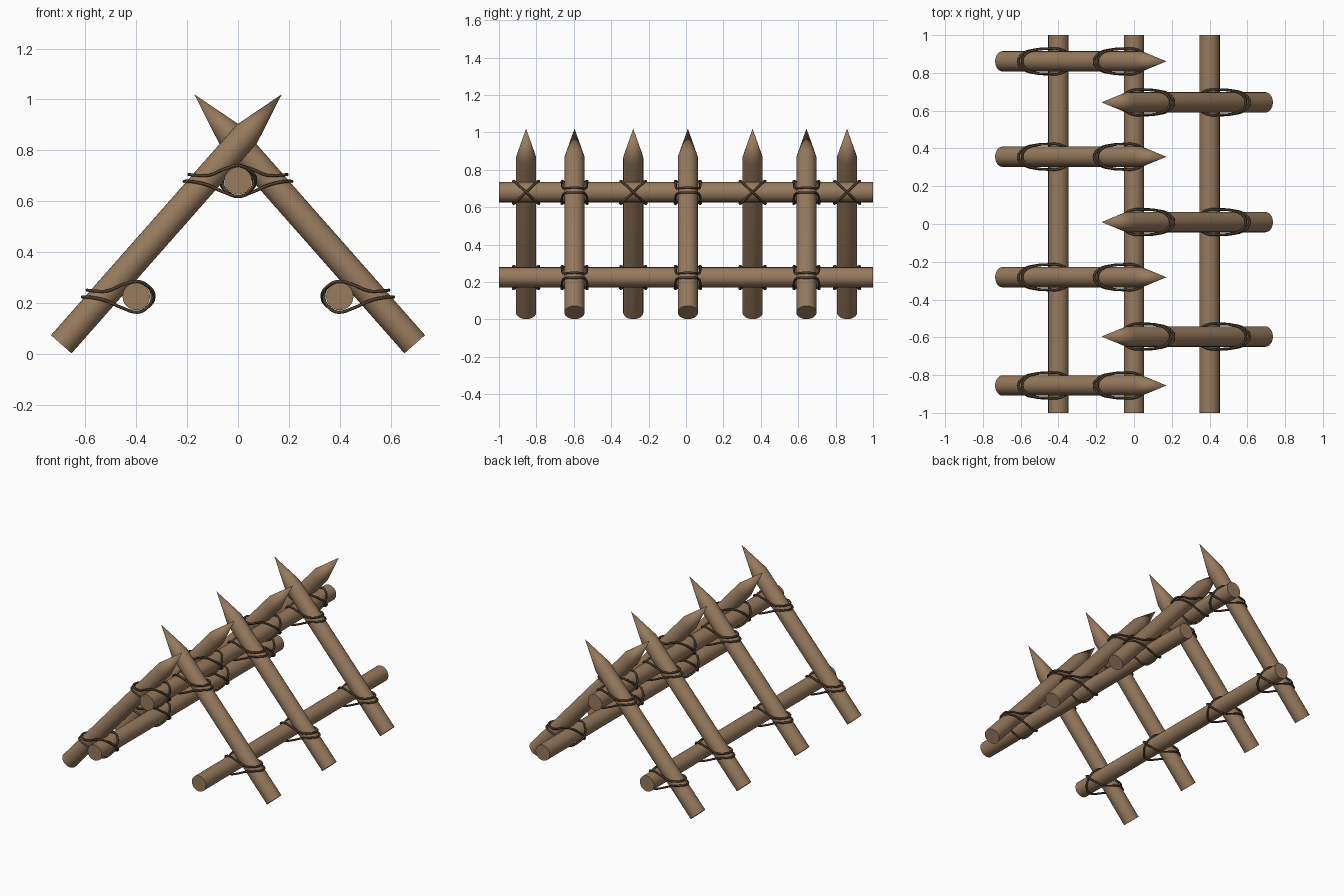
import bpy, bmesh
from math import cos, sin, tau, radians
from mathutils import Vector

if "Cube" in bpy.data.objects:
    bpy.data.objects.remove(bpy.data.objects["Cube"])


def material(name, color):
    m = bpy.data.materials.new(name)
    m.diffuse_color = (*color, 1)
    m.use_nodes = True
    m.node_tree.nodes["Principled BSDF"].inputs["Base Color"].default_value = m.diffuse_color
    return m


WOOD = material("wood", (0.31, 0.195, 0.11))
ROPE = material("rope", (0.075, 0.05, 0.028))
R = 0.054


def pole(name, start, end, point=0.0, sides=24):
    """Round pole between two points, with an optional sharpened tip."""
    start, end = Vector(start), Vector(end)
    axis = end - start
    length = axis.length
    bm = bmesh.new()
    rings = []
    for h in (0, length - point):
        rings.append([bm.verts.new((R * cos(tau * i / sides), R * sin(tau * i / sides), h))
                      for i in range(sides)])
    a, b = rings
    bm.faces.new(a[::-1])
    for i in range(sides):
        j = (i + 1) % sides
        bm.faces.new((a[i], a[j], b[j], b[i]))
    if point:
        tip = bm.verts.new((0, 0, length))
        for i in range(sides):
            bm.faces.new((b[i], b[(i + 1) % sides], tip))
    else:
        bm.faces.new(b)
    me = bpy.data.meshes.new(name)
    bm.to_mesh(me)
    bm.free()
    me.materials.append(WOOD)
    ob = bpy.data.objects.new(name, me)
    bpy.context.collection.objects.link(ob)
    ob.location = start
    ob.rotation_euler = axis.to_track_quat('Z', 'Y').to_euler()
    bpy.ops.object.select_all(action='DESELECT')
    ob.select_set(True)
    bpy.context.view_layer.objects.active = ob
    bpy.ops.object.shade_smooth_by_angle(angle=radians(25))
    return ob


# Lashing: a figure-of-eight loop round the stake, crossing on the rail's inner side
half = [(-.193, 0, .025), (-.168, .044, .022), (-.113, .062, .022), (-.055, .066, .045),
        (0, .066, .060), (.043, .045, .043), (.062, 0, 0), (.043, -.045, -.043),
        (.005, -.066, -.062), (-.055, -.068, -.045), (-.125, -.062, -.015),
        (-.182, -.044, -.003)]
back = [(-.212, 0, -.002)] + [(x, -y, z) for x, y, z in half[:0:-1]]
back[6] = (.070, 0, 0)
path = half + back
rope_curve = bpy.data.curves.new("lashing", 'CURVE')
rope_curve.dimensions = '3D'
rope_curve.bevel_depth = 0.0065
rope_curve.bevel_resolution = 1
rope_curve.resolution_u = 4
rope_curve.materials.append(ROPE)
spline = rope_curve.splines.new('BEZIER')
spline.bezier_points.add(len(path) - 1)
for p, co in zip(spline.bezier_points, path):
    p.co = co
    p.handle_left_type = p.handle_right_type = 'AUTO'
spline.use_cyclic_u = True

# Horizontal rails
RIDGE_Z, LOW_X, LOW_Z = 0.68, 0.40, 0.225
pole("ridge_rail", (0, -1, RIDGE_Z), (0, 1, RIDGE_Z))
for s, side in ((-1, "left"), (1, "right")):
    pole(f"{side}_lower_rail", (s * LOW_X, -1, LOW_Z), (s * LOW_X, 1, LOW_Z))

# Sharpened stakes leaning both ways, each tied to two rails
for s, side, ys in ((1, "left", (-.855, -.282, .356, .861)),
                    (-1, "right", (-.596, .01, .644))):
    for y in ys:
        pole(f"{side}_stake", (-.695 * s, y, .037), (.172 * s, y, 1.02), point=.208)
        for x, z in ((0, RIDGE_Z), (-LOW_X * s, LOW_Z)):
            tie = bpy.data.objects.new(f"{side}_lashing", rope_curve)
            bpy.context.collection.objects.link(tie)
            tie.location = (x, y, z)
            tie.scale.x = s
